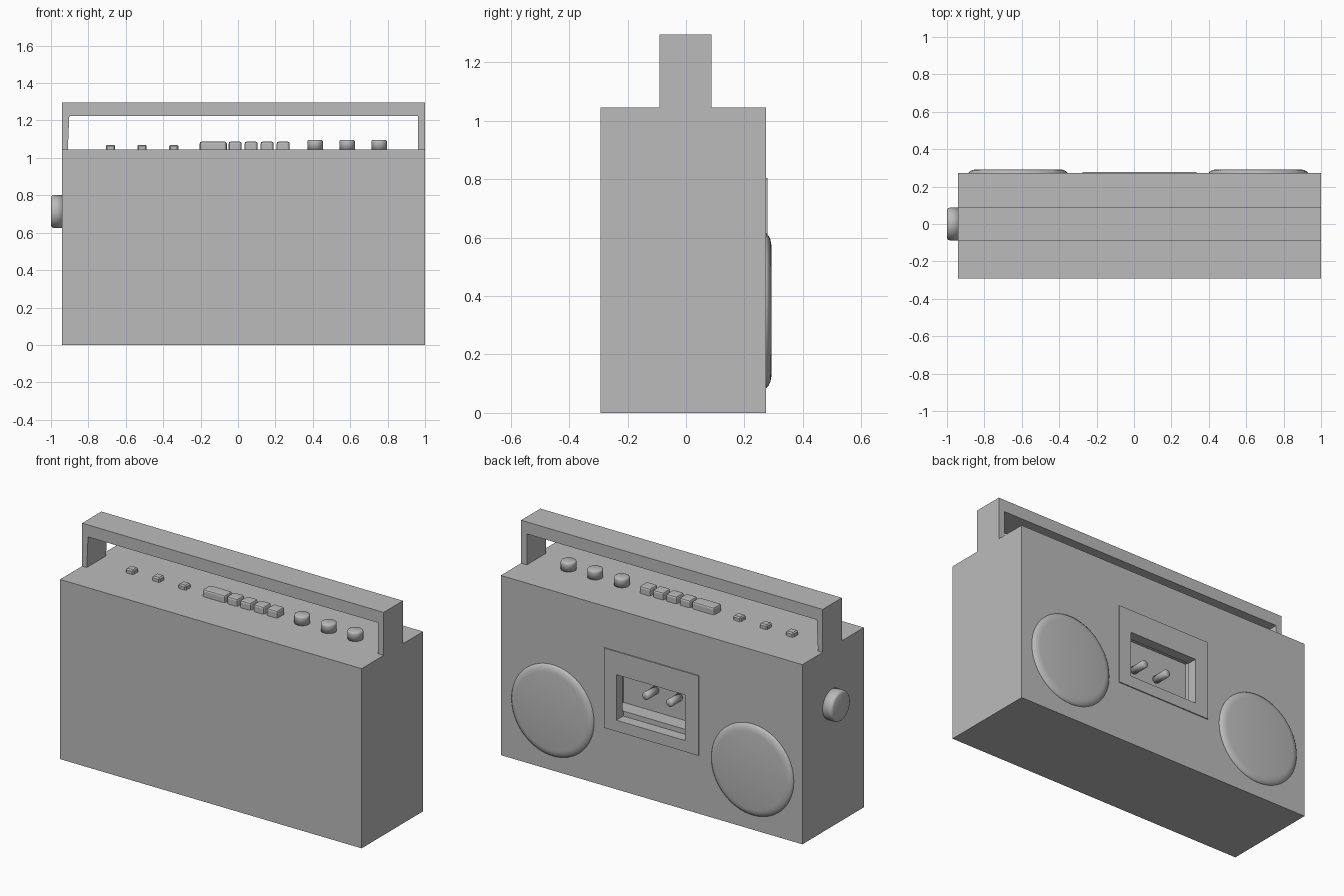
import bpy, bmesh, math
from mathutils import Matrix, Vector

old = bpy.data.objects.get("Cube")
if old:
    bpy.data.objects.remove(old, do_unlink=True)

# Single plain colour
GREY = (0.5, 0.5, 0.5, 1)
grey = bpy.data.materials.new("plain grey")
grey.use_nodes = True
grey.diffuse_color = GREY
grey.node_tree.nodes["Principled BSDF"].inputs["Base Color"].default_value = GREY


def finish(name, bm):
    bmesh.ops.recalc_face_normals(bm, faces=bm.faces)
    mesh = bpy.data.meshes.new(name)
    bm.to_mesh(mesh)
    bm.free()
    mesh.materials.append(grey)
    ob = bpy.data.objects.new(name, mesh)
    bpy.context.collection.objects.link(ob)
    return ob


def prism(name, profile, axis, start, end):
    """Extrude a profile along x (profile in y, z) or y (profile in x, z)."""
    bm = bmesh.new()
    place = (lambda a, b: (start, a, b)) if axis == "x" else (lambda a, b: (a, start, b))
    face = bm.faces.new([bm.verts.new(place(a, b)) for a, b in profile])
    ext = bmesh.ops.extrude_face_region(bm, geom=[face])["geom"]
    step = Vector((end - start, 0, 0)) if axis == "x" else Vector((0, end - start, 0))
    bmesh.ops.translate(bm, vec=step, verts=[v for v in ext if isinstance(v, bmesh.types.BMVert)])
    return finish(name, bm)


def box(name, x0, x1, y0, y1, z0, z1):
    return prism(name, [(x0, z0), (x1, z0), (x1, z1), (x0, z1)], "y", y0, y1)


def disc(name, centre, rings, turn, sides=48):
    """Stack of (radius, height) rings about z, turned to its axis and capped."""
    bm = bmesh.new()
    loops = []
    for r, h in rings:
        loops.append([bm.verts.new((r * math.cos(2 * math.pi * i / sides),
                                    r * math.sin(2 * math.pi * i / sides), h))
                      for i in range(sides)])
    for low, high in zip(loops, loops[1:]):
        for i in range(sides):
            j = (i + 1) % sides
            bm.faces.new((low[i], low[j], high[j], high[i]))
    bm.faces.new(loops[0])
    bm.faces.new(loops[-1])
    bm.transform(Matrix.Translation(centre) @ turn)
    ob = finish(name, bm)
    for p in ob.data.polygons:
        p.use_smooth = True
    return ob


def apply_mod(ob, kind, **settings):
    mod = ob.modifiers.new(kind.lower(), kind)
    for key, value in settings.items():
        setattr(mod, key, value)
    bpy.context.view_layer.objects.active = ob
    bpy.ops.object.modifier_apply(modifier=mod.name)


def cut(ob, cutter):
    apply_mod(ob, "BOOLEAN", operation="DIFFERENCE", solver="EXACT", object=cutter)


UP = Matrix.Identity(4)
BACK = Matrix.Rotation(-math.pi / 2, 4, "X")
SIDE = Matrix.Rotation(-math.pi / 2, 4, "Y")
LEFT, RIGHT = 1.0, -0.94
TOP, REAR = 1.045, 0.273

# Case and carrying handle from one stepped profile
half = [(-0.292, 0), (REAR, 0), (REAR, TOP), (0.087, TOP),
        (0.087, 1.295), (-0.09, 1.295), (-0.09, TOP), (-0.292, TOP)]
case = prism("case_with_handle", half, "x", RIGHT, LEFT)

# Hollow tape bay behind a window, with a thin raised frame round it
frame = box("tape_frame", -0.275, 0.333, REAR - 0.001, 0.279, 0.34, 0.804)
grip = prism("grip_cutter", [(-0.91, TOP), (0.963, TOP), (0.963, 1.225), (-0.902, 1.225)],
             "y", -0.2, 0.2)
window = box("window_cutter", -0.188, 0.253, 0.215, 0.35, 0.405, 0.67)
bay = box("bay_cutter", -0.25, 0.315, 0.125, 0.22, 0.434, 0.73)
for cutter in (grip, window, bay):
    cut(case, cutter)
cut(frame, window)
for cutter in (grip, window, bay):
    bpy.data.objects.remove(cutter, do_unlink=True)

# Tape spindles
for label, x in (("left", 0.108), ("right", -0.045)):
    disc(f"{label}_spindle", (x, 0.12, 0.56), [(0.022, 0), (0.022, 0.095), (0.018, 0.1)], BACK, 20)

# Speakers
for label, x in (("left", 0.665), ("right", -0.62)):
    disc(f"{label}_speaker", (x, REAR, 0.35),
         [(0.265, -0.005), (0.265, 0.002), (0.256, 0.01), (0.243, 0.016), (0.225, 0.019)], BACK, 64)

# Tuning knob on the side
disc("side_knob", (RIGHT, 0, 0.713),
     [(0.0875, -0.005), (0.0875, 0.045), (0.084, 0.055), (0.076, 0.06)], SIDE)

# Round knobs on top
for i in range(3):
    disc(f"top_knob_{i + 1}", (0.413 + 0.171 * i, 0, TOP),
         [(0.042, -0.005), (0.042, 0.04), (0.04, 0.047), (0.035, 0.05)], UP, 32)

# Piano keys: one wide and four narrow
keys = [(-0.205, -0.06)] + [(-0.05 + 0.0855 * i, 0.02 + 0.0855 * i) for i in range(4)]
for i, (x0, x1) in enumerate(keys):
    key = box(f"key_{i + 1}", x0, x1, -0.035, 0.035, TOP - 0.012, 1.087)
    apply_mod(key, "BEVEL", width=0.011, segments=2)

# Small slide switches
for i in range(3):
    x = -0.682 + 0.169 * i
    switch = box(f"switch_{i + 1}", x - 0.025, x + 0.025, -0.025, 0.025, TOP - 0.008, 1.07)
    apply_mod(switch, "BEVEL", width=0.007, segments=1)
